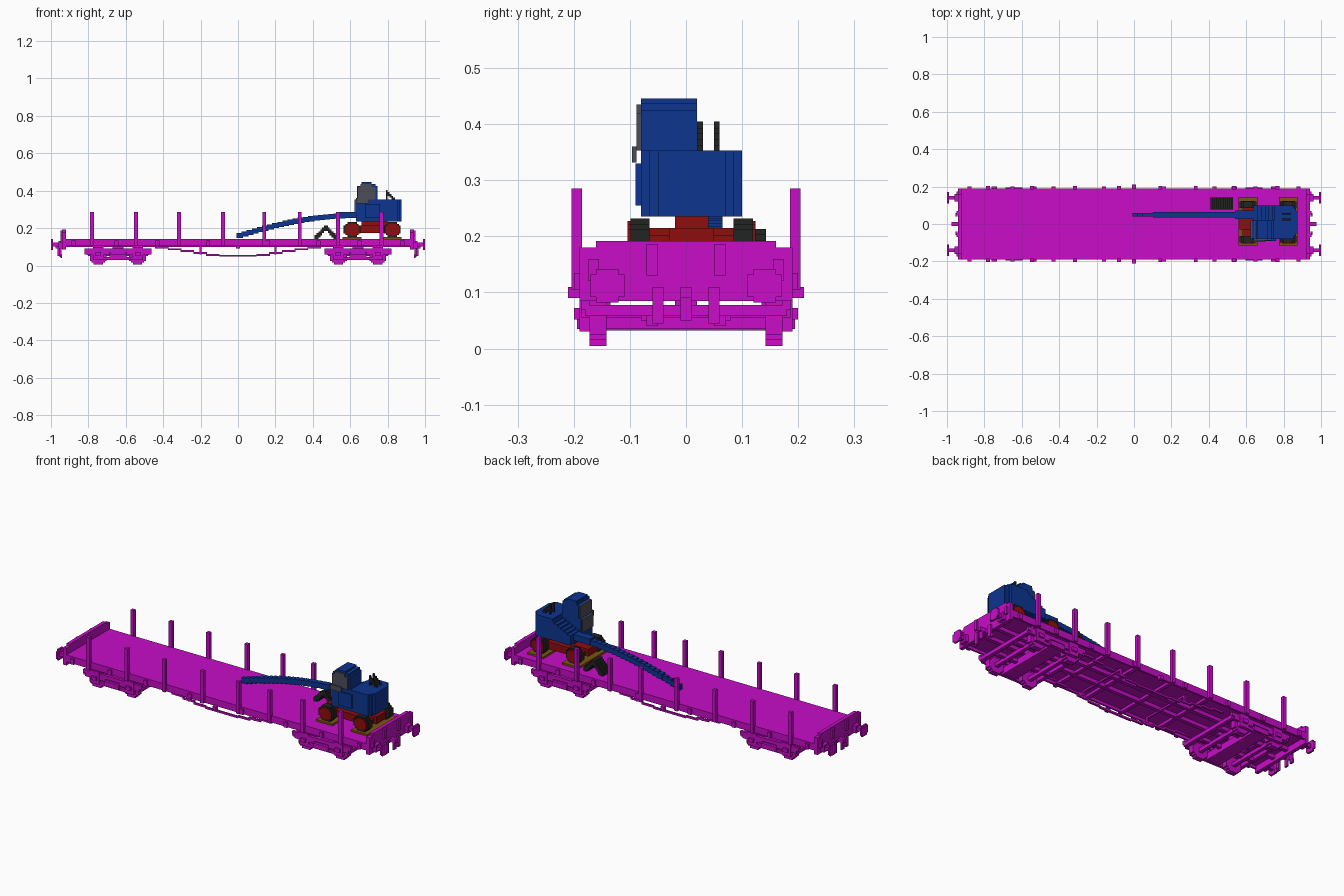
import bpy, bmesh, math

if "Cube" in bpy.data.objects:
    bpy.data.objects.remove(bpy.data.objects["Cube"], do_unlink=True)

# Shared sizes and levels
BLOCK = 0.01
HALF_BLOCK = BLOCK / 2
DECK_END, DECK_SIDE = 0.94, 0.19
SILL_BOTTOM, FLOOR_BOTTOM, DECK_TOP = 0.105, 0.12, 0.143
WHEEL_RADIUS = 0.045


def material(name, red, green, blue):
    made = bpy.data.materials.new(name)
    made.use_nodes = True
    colour = (red, green, blue, 1)
    made.diffuse_color = colour
    made.node_tree.nodes["Principled BSDF"].inputs["Base Color"].default_value = colour
    return made


magenta = material("magenta", 0.58, 0.004, 0.58)
blue = material("blue", 0.004, 0.035, 0.28)
dark_red = material("dark red", 0.28, 0.004, 0.004)
black = material("soft black", 0.016, 0.018, 0.016)
grey = material("window grey", 0.075, 0.075, 0.1)
ochre = material("ochre wood", 0.2, 0.09, 0.006)


def around(middle, half):
    return (middle - half, middle + half)


def both(half):
    return around(0, half)


def box(x, y, z):
    """A box given by its range along each axis."""
    return [x, y, z]


def flipped(span):
    return (-span[1], -span[0])


def build(name, paint, boxes, mirror=""):
    """Join boxes into one object, mirrored over the named axes."""
    for axis in mirror:
        index = "xyz".index(axis)
        boxes = boxes + [[flipped(span) if i == index else span
                          for i, span in enumerate(spans)] for spans in boxes]
    bm = bmesh.new()
    for spans in boxes:
        for vert in bmesh.ops.create_cube(bm, size=1)["verts"]:
            vert.co = [span[side > 0] for span, side in zip(spans, vert.co)]
    mesh = bpy.data.meshes.new(name)
    bm.to_mesh(mesh)
    bm.free()
    mesh.materials.append(paint)
    bpy.context.collection.objects.link(bpy.data.objects.new(name, mesh))


def disc(x, y, z, radius, half, facing="y"):
    """Blocky round plate made of columns."""
    columns = []
    for i in range(round(2 * radius / BLOCK)):
        offset = -radius + i * BLOCK + HALF_BLOCK
        rise = round(math.sqrt(radius ** 2 - offset ** 2) / BLOCK) * BLOCK
        height = around(z, min(max(rise, HALF_BLOCK), radius))
        if facing == "y":
            columns.append(box(around(x + offset, HALF_BLOCK), around(y, half), height))
        else:
            columns.append(box(around(x, half), around(y + offset, HALF_BLOCK), height))
    return columns


# Deck, sills and underframe
stakes = [-0.78, -0.545, -0.315, -0.08, 0.14, 0.33, 0.535, 0.767]
sill_height = (SILL_BOTTOM, DECK_TOP)
build("deck_floor", magenta,
      [box(both(DECK_END), both(DECK_SIDE), (FLOOR_BOTTOM, DECK_TOP))])
build("side_sill", magenta,
      [box(both(DECK_END), (DECK_SIDE - BLOCK, DECK_SIDE), sill_height)], "y")
build("centre_sill", magenta,
      [box(both(DECK_END), around(0.05, BLOCK), (0.1, FLOOR_BOTTOM))], "y")
build("cross_member", magenta,
      [box(around(x, BLOCK), both(DECK_SIDE - BLOCK), (SILL_BOTTOM, FLOOR_BOTTOM))
       for x in stakes])
build("stake", magenta,
      [box(around(x, BLOCK), (DECK_SIDE - HALF_BLOCK, 0.204), (SILL_BOTTOM, 0.285))
       for x in stakes], "y")
build("side_bracket", magenta,
      [box(around(x, BLOCK), around(DECK_SIDE, BLOCK), (SILL_BOTTOM, 0.135))
       for x in (0.16, 0.43, 0.65, 0.88)], "xy")
build("side_handle", magenta,
      [box(both(BLOCK), around(0.2, BLOCK), around(0.1, BLOCK))], "y")

# End walls, buffers and couplings
wall = (DECK_END - 2 * BLOCK, DECK_END)
wall_ribs = around(DECK_END, BLOCK)
build("end_wall", magenta, [
    box(wall, both(DECK_SIDE), (0.085, 0.18)),
    box(wall, both(0.16), (0.18, 0.192)),
    box(wall_ribs, around(0.06, BLOCK), (0.13, 0.186)),
    box(wall_ribs, around(0.165, BLOCK), (FLOOR_BOTTOM, 0.16))], "xy")
buffer_y, buffer_z = 0.14, 0.112
build("buffer", magenta, [
    box((DECK_END, 0.99), around(buffer_y, BLOCK), around(buffer_z, BLOCK)),
    box((DECK_END, 0.96), around(buffer_y, 2 * BLOCK), around(buffer_z, 2 * BLOCK))]
    + disc(1 - HALF_BLOCK, buffer_y, buffer_z, 0.03, HALF_BLOCK, "x"), "xy")
build("coupling_hook", magenta, [
    box((DECK_END, 0.975), both(BLOCK), around(0.1, BLOCK)),
    box(around(0.96, HALF_BLOCK), both(BLOCK), (0.05, 0.1))], "x")
build("brake_hose", magenta, [
    box(around(0.95, HALF_BLOCK), around(0.05, BLOCK), (0.045, 0.11)),
    box(around(0.945, HALF_BLOCK), around(0.06, BLOCK), around(0.05, BLOCK))], "xy")

# Stepped truss rods with their posts
rod_y = around(buffer_y, HALF_BLOCK)
rods = [box((0, 0.1), rod_y, around(0.052, HALF_BLOCK)),
        box(around(0.2, HALF_BLOCK), rod_y, (0.06, SILL_BOTTOM)),
        box(around(0.2, HALF_BLOCK), (0, buffer_y), around(0.1, HALF_BLOCK))]
for i in range(5):
    rods.append(box(around(0.135 + i * 0.068, 0.036), rod_y,
                    around(0.057 + i * BLOCK, HALF_BLOCK)))
build("truss_rod", magenta, rods, "xy")

# Bogies
side_frame = (0.172, 0.187)
for label, centre in (("left", 0.642), ("right", -0.642)):
    wheels = []
    frame = [
        box(around(centre, 0.04), both(DECK_SIDE - BLOCK), (0.032, 0.07)),
        box(around(centre, 0.03), both(2 * BLOCK), (0.07, FLOOR_BOTTOM)),
        box(around(centre, 0.18), side_frame, around(0.08, BLOCK)),
        box(around(centre, 0.08), side_frame, (0.03, 0.045)),
        box(around(centre, WHEEL_RADIUS), (0.172, 0.194), (0.035, 0.062)),
        box(around(centre, 0.16), around(0.07, BLOCK), around(0.06, BLOCK))]
    for side in (-1, 1):
        axle = centre + side * 0.105
        wheels += disc(axle, 0.157, WHEEL_RADIUS, WHEEL_RADIUS, 0.015)
        wheels.append(box(around(axle, BLOCK), (0, 0.15), around(WHEEL_RADIUS, BLOCK)))
        frame += [
            box(around(centre + side * 0.17, BLOCK), both(0.18), around(0.068, BLOCK)),
            box(around(axle, 0.028), (0.172, DECK_SIDE), (0.03, 0.1)),
            box(around(axle, 0.015), around(DECK_SIDE, BLOCK), around(0.062, BLOCK)),
            box(around(axle, 0.06), side_frame, (0.055, 0.08))]
    build(label + "_bogie_frame", magenta, frame, "y")
    build(label + "_bogie_wheels", magenta, wheels, "y")

# Crane undercarriage standing on boards
crane_y, axle_z = 0.01, 0.192
tyres, hubs, boards = [], [], []
for x in (0.61, 0.825):
    boards.append(box(around(x, 0.05), around(0.015, 0.13), around(DECK_TOP, BLOCK)))
    hubs.append(box(around(x, 0.03), around(crane_y, 0.08), around(axle_z, BLOCK)))
    for side in (-1, 1):
        tyres += disc(x, crane_y + side * 0.092, axle_z, WHEEL_RADIUS, 0.017)
        hubs += disc(x, crane_y + side * 0.109, axle_z, 0.035, HALF_BLOCK)
build("wheel_boards", ochre, boards)
build("crane_tyres", black, tyres)
build("crane_hubs", dark_red, hubs)
build("crane_chassis", dark_red, [
    box((0.565, 0.87), around(crane_y, 0.04), (0.175, 0.215)),
    box(around(0.72, 0.07), around(crane_y, 0.08), (0.175, 0.215)),
    box(around(0.73, 0.07), around(crane_y, 0.03), (0.2, 0.24))])

# Crane house: rounded rear, bonnet stepping down to the boom
house_bottom, house_top = 0.235, 0.353
full_height = (house_bottom, house_top)
cab_y, bonnet_y = (-0.08, 0.02), (0, 0.1)
house = [box((0.63, 0.85), cab_y, full_height),
         box(around(0.72, 0.04), around(-0.08, BLOCK), (0.255, 0.33))]
for i in range(3):
    house.append(box((0.75, 0.855 + i * BLOCK),
                     around(crane_y, 0.09 - i * 0.015), full_height))
for i in range(6):
    house.append(box((0.64 + i * 2 * BLOCK, 0.8), bonnet_y,
                     (house_bottom, 0.29 + i * BLOCK)))
build("crane_house", blue, house)
build("crane_cab", blue, [
    box((0.645, 0.745), cab_y, (house_top, 0.425)),
    box((0.655, 0.735), cab_y, (house_top, 0.437)),
    box((0.66, 0.715), cab_y, (house_top, 0.446))])

# Cab windows on the nose and side
pane = 0.004
nose_y = around(-0.03, 0.048)
side_y = around(-0.084, pane)
build("cab_windows", grey, [
    box(around(0.641, pane), nose_y, (house_top, 0.425)),
    box(around(0.626, pane), nose_y, (0.28, house_top)),
    box((0.638, 0.735), side_y, (house_top, 0.42)),
    box((0.655, 0.715), side_y, (0.41, 0.435)),
    box((0.632, 0.7), around(-0.092, pane), (0.332, 0.36))])

# Sloping stays on the house roof
stays = []
for y in (0.025, 0.055):
    stays.append(box(around(0.795, HALF_BLOCK), around(y, HALF_BLOCK), (0.35, 0.405)))
    for i in range(5):
        stays.append(box(around(0.835 - i * BLOCK, HALF_BLOCK),
                         around(y, HALF_BLOCK), around(house_top + i * BLOCK, BLOCK)))
build("roof_stays", black, stays)

# Boom as a run of rising blocks
boom = [box((0.54, 0.66), around(0.05, 0.022), around(0.27, 0.017))]
steps = 22
for i in range(steps):
    along = i / steps
    middle = 0.16 + 0.11 * along + 0.022 * math.sin(math.pi * along)
    width = BLOCK if along < 0.16 else 0.015
    boom.append(box(around(0.01 + 0.6 * along, 0.018),
                    around(0.05, width), around(middle, 0.014)))
build("crane_boom", blue, boom)

# Grab bucket: stepped arch resting on the deck
grab = []
for i in range(6):
    for side in (-1, 1):
        foot = max(DECK_TOP, 0.185 - i * 0.012)
        grab.append(box(around(0.47 + side * (i * BLOCK + HALF_BLOCK), HALF_BLOCK),
                        around(0.11, 0.033), (foot, 0.213 - i * BLOCK)))
build("grab_bucket", black, grab)
